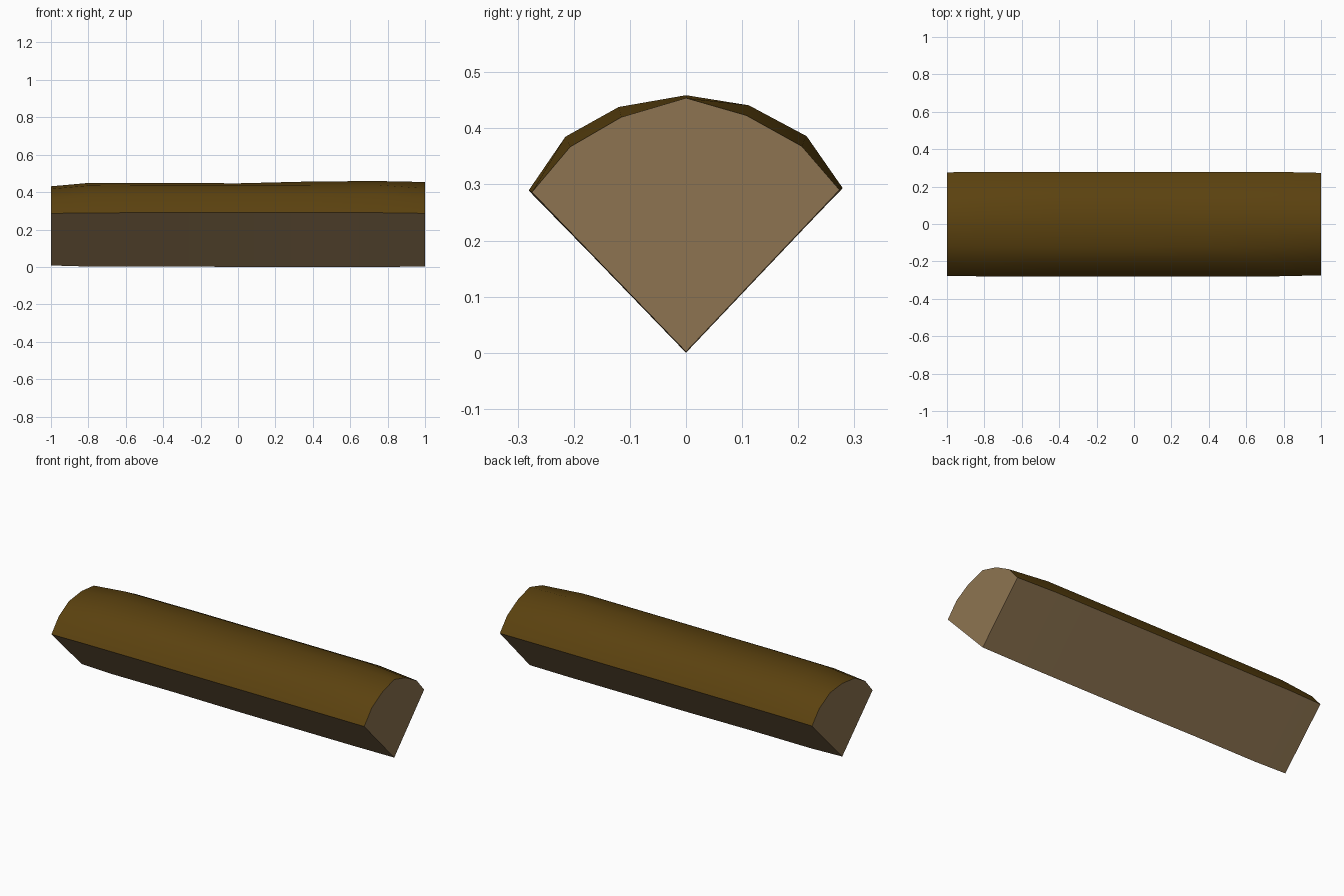
import bpy, bmesh

if "Cube" in bpy.data.objects:
    bpy.data.objects.remove(bpy.data.objects["Cube"])

def material(name, rgb):
    m = bpy.data.materials.new(name)
    m.diffuse_color = (*rgb, 1)
    m.use_nodes = True
    m.node_tree.nodes["Principled BSDF"].inputs["Base Color"].default_value = m.diffuse_color
    return m

bark = material("dark bark", (0.105, 0.054, 0.0048))
wood = material("split wood", (0.27, 0.175, 0.082))

# quarter-log cross-section (y, z): pointed heart, then the bark arc
profile = [(0, 0), (0.279, 0.294), (0.215, 0.386), (0.112, 0.441),
           (0, 0.452), (-0.12, 0.438), (-0.215, 0.385), (-0.28, 0.29)]
# stations along the log: x, bark width scale, bark drop, crown offset, base lift
stations = [(-1.0, 0.98, 0.021, 0.0, 0.008), (-0.8, 1, 0.003, 0, 0.002),
            (-0.4, 1, 0.0, -0.003, 0.003), (0.0, 1, 0.0, -0.005, 0.0),
            (0.4, 1, 0.0, 0.005, 0.0), (0.75, 1, 0.0, 0.007, 0.0),
            (1.0, 0.96, 0.018, 0.02, 0.002)]

bm = bmesh.new()
rings = []
for x, width, drop, crown, lift in stations:
    ring = []
    for i, (y, z) in enumerate(profile):
        if i == 0:
            z += lift
        elif i in (1, 7):
            z -= drop * 0.2
            y *= 1 - (1 - width) * 0.5
        else:
            y *= width
            z -= drop
            if i == 4:
                z += crown
        ring.append(bm.verts.new((x, y, z)))
    rings.append(ring)

# long faces: two split sides of bare wood, the rest bark
n = len(profile)
for a, b in zip(rings, rings[1:]):
    for i in range(n):
        j = (i + 1) % n
        f = bm.faces.new((a[i], b[i], b[j], a[j]))
        f.material_index = 1 if i in (0, n - 1) else 0
        f.smooth = True
# sawn ends
for ring in (rings[0], rings[-1]):
    bm.faces.new(ring).material_index = 1
bmesh.ops.recalc_face_normals(bm, faces=bm.faces)

# sharp edges between bark and wood, at the heart and round the ends
for e in bm.edges:
    if e.calc_face_angle(0) > 0.7:
        e.smooth = False

mesh = bpy.data.meshes.new("split_log")
bm.to_mesh(mesh)
bm.free()
mesh.materials.append(bark)
mesh.materials.append(wood)
log = bpy.data.objects.new("split_log", mesh)
bpy.context.collection.objects.link(log)
